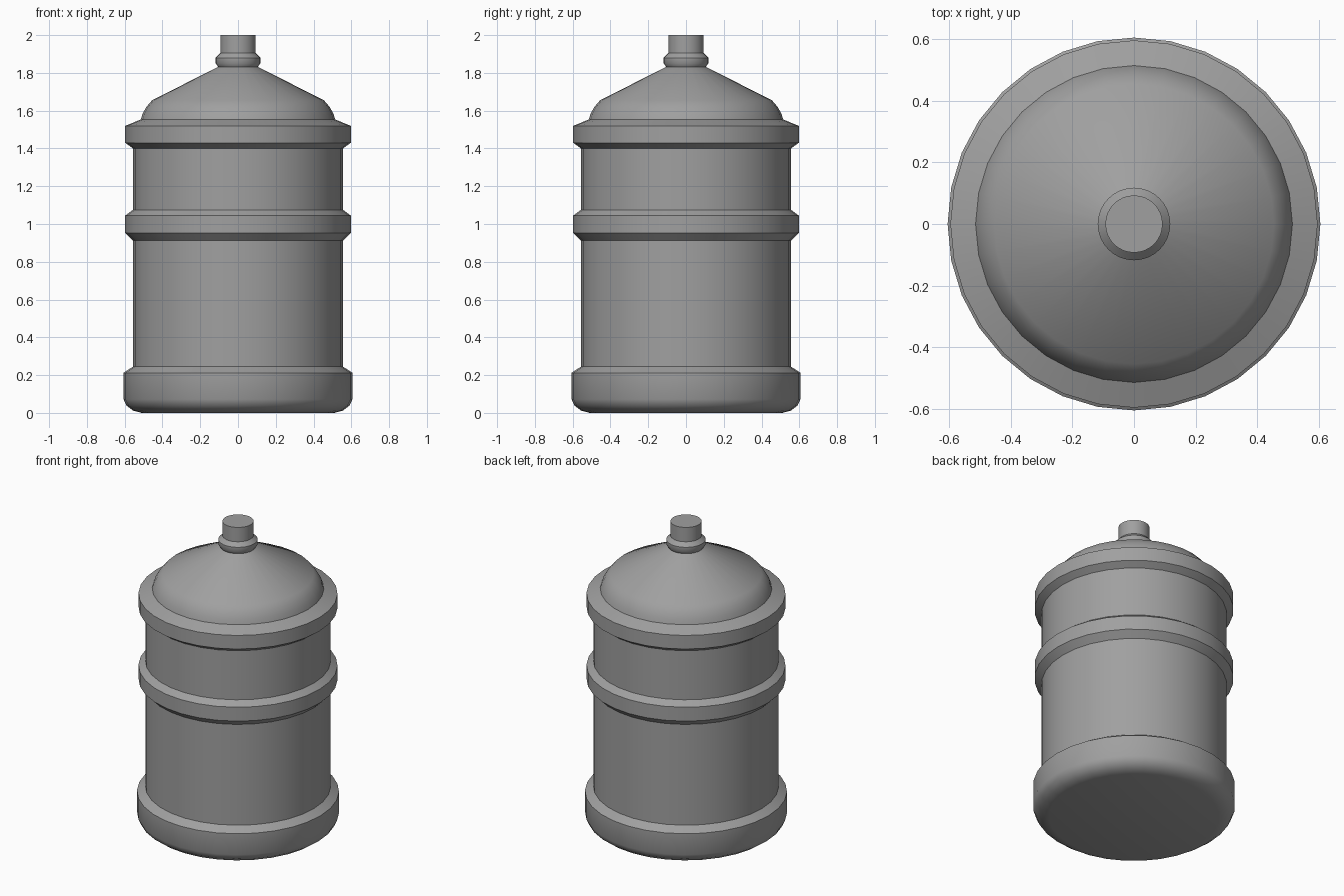
import bpy, bmesh
from math import radians
from mathutils import Matrix, Vector

cube = bpy.data.objects.get("Cube")
if cube:
    bpy.data.objects.remove(cube, do_unlink=True)

# Single grey plastic
grey = bpy.data.materials.new("grey_plastic")
grey.use_nodes = True
colour = (0.35, 0.35, 0.35, 1)
grey.diffuse_color = colour
grey.node_tree.nodes["Principled BSDF"].inputs["Base Color"].default_value = colour

SEGMENTS = 32
BODY, BAND = 0.556, 0.597


def band(bottom, low, high, top):
    """Profile of a raised ring with sloped shoulders."""
    return [(BODY, bottom), (BAND, low), (BAND, high), (BODY, top)]


def lathe(name, profile):
    """Spin a (radius, height) profile round z and cap both ends."""
    bm = bmesh.new()
    verts = [bm.verts.new((r, 0, z)) for r, z in profile]
    edges = [bm.edges.new(pair) for pair in zip(verts, verts[1:])]
    bmesh.ops.spin(bm, geom=verts + edges, axis=(0, 0, 1), cent=(0, 0, 0),
                   angle=radians(360), steps=SEGMENTS, use_duplicate=False)
    bmesh.ops.remove_doubles(bm, verts=bm.verts, dist=0.0005)
    bmesh.ops.holes_fill(bm, edges=[e for e in bm.edges if e.is_boundary], sides=0)
    bmesh.ops.recalc_face_normals(bm, faces=bm.faces)
    mesh = bpy.data.meshes.new(name)
    bm.to_mesh(mesh)
    bm.free()
    mesh.materials.append(grey)
    obj = bpy.data.objects.new(name, mesh)
    bpy.context.collection.objects.link(obj)
    bpy.ops.object.select_all(action="DESELECT")
    obj.select_set(True)
    bpy.context.view_layer.objects.active = obj
    bpy.ops.object.shade_smooth_by_angle(angle=radians(40))
    return obj


# Rounded foot, ribbed wall, shoulder, cone, collar and neck in one skin
foot = [(0.51, 0), (0.555, 0.012), (0.59, 0.038), (0.606, 0.072),
        (0.606, 0.212), (BODY, 0.245)]
middle_band = band(0.912, 0.953, 1.045, 1.075)
top_band = band(1.4, 1.43, 1.52, 1.55)[:3] + [(0.515, 1.553)]
dome = [(0.505, 1.585), (0.485, 1.62), (0.455, 1.655), (0.105, 1.832)]
neck = [(0.118, 1.85), (0.118, 1.88), (0.093, 1.905), (0.093, 2.0)]
lathe("water_bottle", foot + middle_band + top_band + dome + neck)
